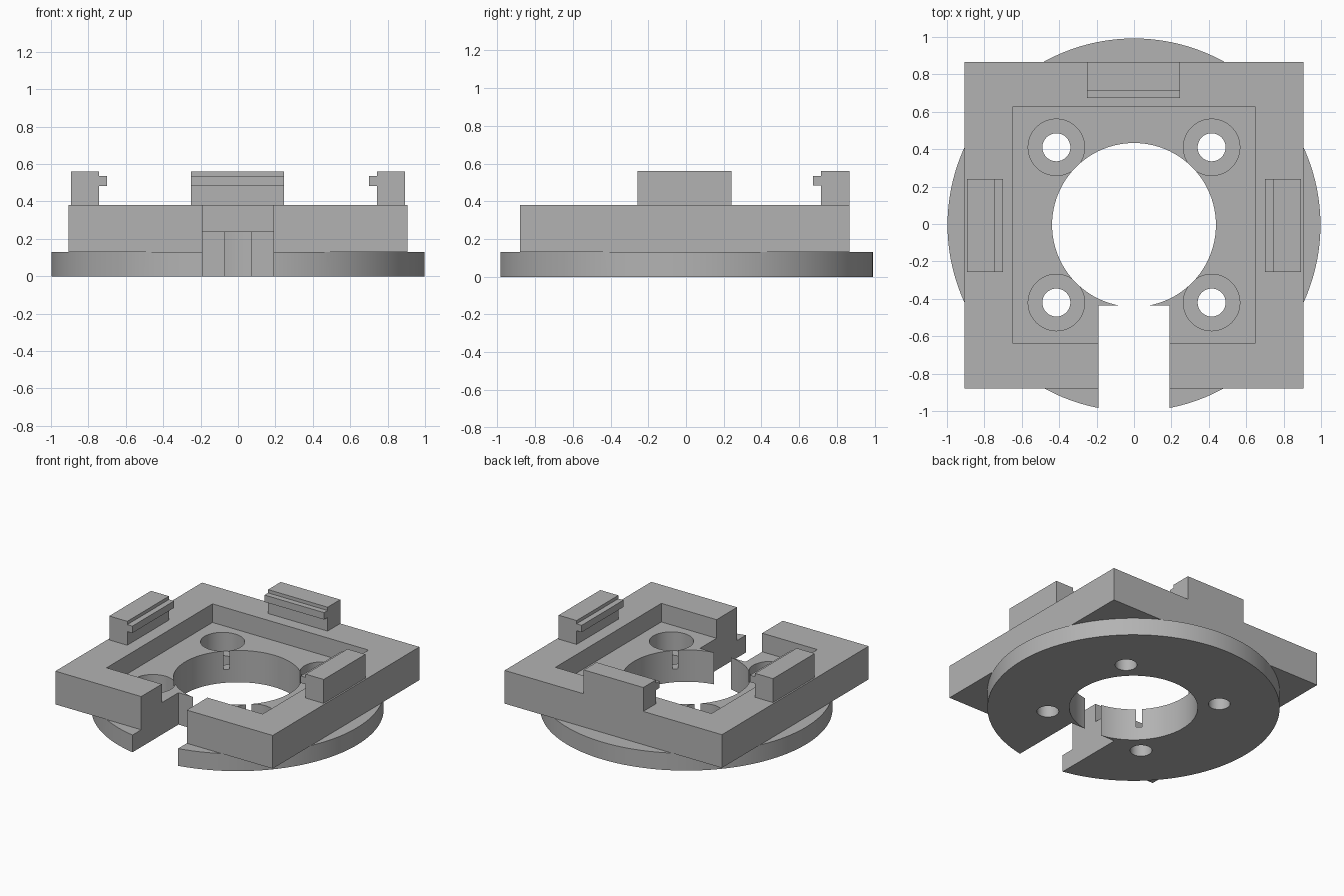
import bpy, bmesh, math
from mathutils import Matrix

if "Cube" in bpy.data.objects:
    bpy.data.objects.remove(bpy.data.objects["Cube"], do_unlink=True)

grey = bpy.data.materials.new("plain grey")
grey.use_nodes = True
colour = (0.45, 0.45, 0.45, 1)
grey.diffuse_color = colour
grey.node_tree.nodes["Principled BSDF"].inputs["Base Color"].default_value = colour

CY = -0.005  # shared centre of the round features


def finish(name, bm):
    bmesh.ops.recalc_face_normals(bm, faces=bm.faces)
    mesh = bpy.data.meshes.new(name)
    bm.to_mesh(mesh)
    bm.free()
    mesh.materials.append(grey)
    ob = bpy.data.objects.new(name, mesh)
    bpy.context.collection.objects.link(ob)
    return ob


def box(name, x0, x1, y0, y1, z0, z1):
    bm = bmesh.new()
    place = Matrix.Translation(((x0 + x1) / 2, (y0 + y1) / 2, (z0 + z1) / 2))
    size = Matrix.Diagonal((x1 - x0, y1 - y0, z1 - z0, 1))
    bmesh.ops.create_cube(bm, size=1, matrix=place @ size)
    return finish(name, bm)


def cylinder(name, x, y, r, z0, z1, sides):
    bm = bmesh.new()
    bmesh.ops.create_cone(bm, cap_ends=True, segments=sides, radius1=r, radius2=r,
                          depth=z1 - z0, matrix=Matrix.Translation((x, y, (z0 + z1) / 2)))
    return finish(name, bm)


def combine(target, tool, operation):
    tool.hide_render = True
    mod = target.modifiers.new(tool.name, "BOOLEAN")
    mod.operation = operation
    mod.solver = "EXACT"
    mod.object = tool
    bpy.context.view_layer.objects.active = target
    bpy.ops.object.modifier_apply(modifier=mod.name)
    bpy.data.objects.remove(tool, do_unlink=True)


# Round base joined to the rectangular plate
body = cylinder("mounting_body", 0, CY, 0.997, 0, 0.13, 128)
combine(body, box("plate", -0.905, 0.905, -0.88, 0.865, 0.13, 0.38), "UNION")

# Shallow pocket, central bore and front slot
combine(body, box("pocket", -0.65, 0.65, -0.635, 0.625, 0.24, 0.5), "DIFFERENCE")
combine(body, cylinder("bore", 0, CY, 0.438, -0.2, 0.6, 96), "DIFFERENCE")
combine(body, box("slot", -0.19, 0.19, -1.2, -0.437, -0.2, 0.6), "DIFFERENCE")

# Four counterbored screw holes
for sx in (-1, 1):
    for sy in (-1, 1):
        x, y = sx * 0.415, CY + sy * 0.415
        combine(body, cylinder("counterbore", x, y, 0.151, 0.1, 0.5, 48), "DIFFERENCE")
        combine(body, cylinder("screw_hole", x, y, 0.075, -0.2, 0.3, 32), "DIFFERENCE")

bpy.ops.object.select_all(action="DESELECT")
body.select_set(True)
bpy.context.view_layer.objects.active = body
bpy.ops.object.shade_smooth_by_angle(angle=math.radians(30))

# Clip section: (distance outward, height), with a lip facing the centre
PROFILE = [(0.15, 0.38), (0.15, 0.56), (0, 0.56), (0, 0.535),
           (-0.042, 0.535), (-0.042, 0.483), (0, 0.483), (0, 0.38)]


def clip(name, angle, inner, shift):
    bm = bmesh.new()
    face = bm.faces.new([bm.verts.new((inner + d, -0.248, z)) for d, z in PROFILE])
    ext = bmesh.ops.extrude_face_region(bm, geom=[face])
    verts = [g for g in ext["geom"] if isinstance(g, bmesh.types.BMVert)]
    bmesh.ops.translate(bm, verts=verts, vec=(0, 0.496, 0))
    bm.transform(Matrix.Translation(shift) @ Matrix.Rotation(angle, 4, "Z"))
    finish(name, bm)


clip("left_clip", 0, 0.743, (0, -0.008, 0))
clip("right_clip", math.pi, 0.743, (0, -0.008, 0))
clip("back_clip", math.pi / 2, 0.715, (-0.002, 0, 0))
